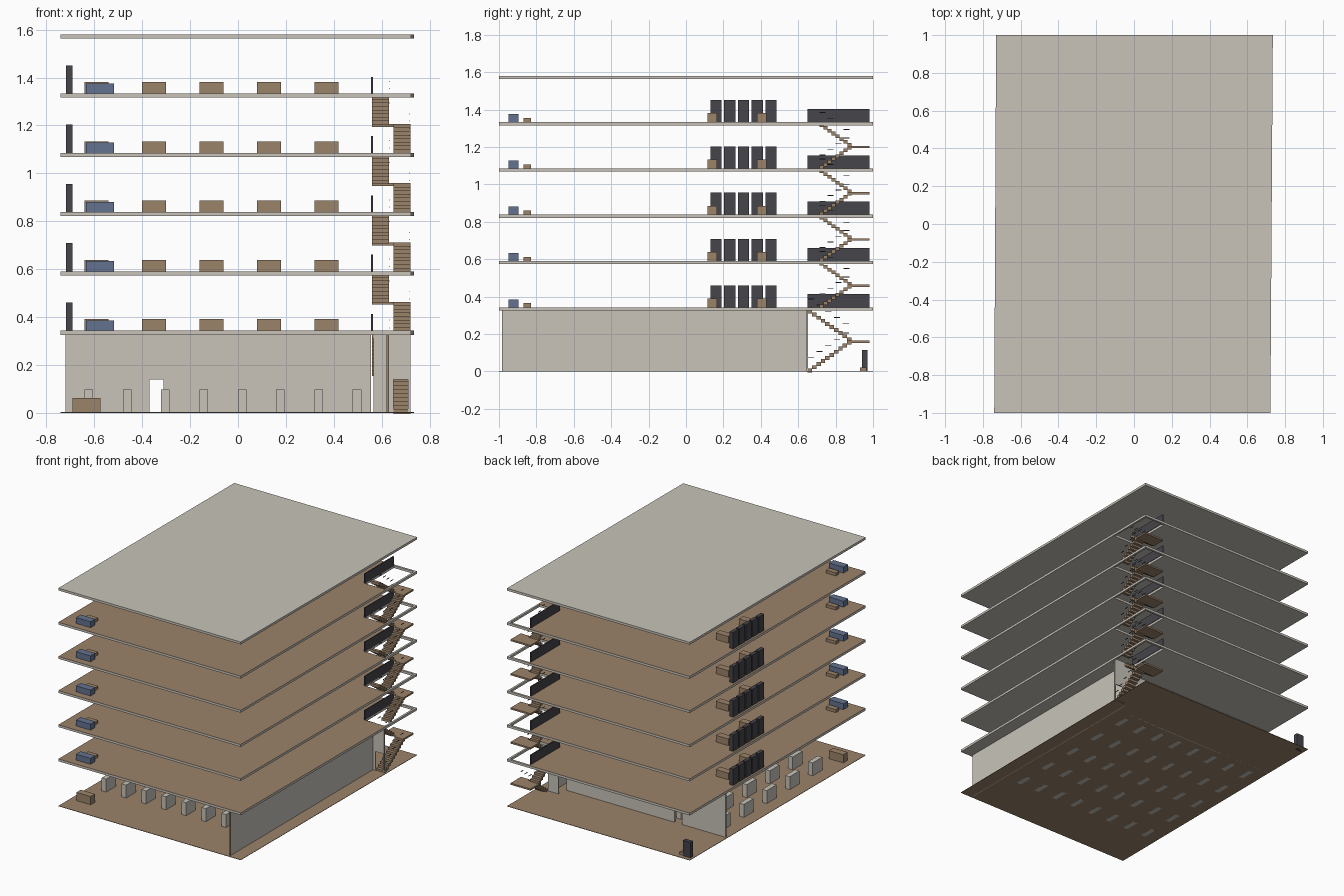
import bpy
import bmesh

if "Cube" in bpy.data.objects:
    bpy.data.objects.remove(bpy.data.objects["Cube"])


def material(name, rgb):
    m = bpy.data.materials.new(name)
    m.use_nodes = True
    m.diffuse_color = (*rgb, 1)
    m.node_tree.nodes["Principled BSDF"].inputs["Base Color"].default_value = (*rgb, 1)
    return m


PLASTER = material("pale_plaster", (0.58, 0.55, 0.49))
BROWN = material("wood_brown", (0.33, 0.227, 0.144))
DARK = material("dark_grey", (0.058, 0.058, 0.069))
BLUE = material("sofa_blue", (0.127, 0.171, 0.275))


def finish(name, bm, mats):
    bmesh.ops.recalc_face_normals(bm, faces=bm.faces)
    if len(mats) > 1:  # second colour goes on upward faces
        for f in bm.faces:
            f.material_index = int(f.normal.z > 0.5)
    me = bpy.data.meshes.new(name)
    bm.to_mesh(me)
    bm.free()
    for m in mats:
        me.materials.append(m)
    ob = bpy.data.objects.new(name, me)
    bpy.context.collection.objects.link(ob)
    return ob


def add_prism(bm, pts, z0, z1):
    face = bm.faces.new([bm.verts.new((x, y, z0)) for x, y in pts])
    new = bmesh.ops.extrude_face_region(bm, geom=[face])["geom"]
    for v in new:
        if isinstance(v, bmesh.types.BMVert):
            v.co.z = z1


def prism(name, pts, z0, z1, *mats):
    bm = bmesh.new()
    add_prism(bm, pts, z0, z1)
    return finish(name, bm, mats)


def boxes(name, items, mat):
    """Each item is x0, x1, y0, y1, z0, z1."""
    bm = bmesh.new()
    for x0, x1, y0, y1, z0, z1 in items:
        add_prism(bm, [(x0, y0), (x1, y0), (x1, y1), (x0, y1)], z0, z1)
    return finish(name, bm, [mat])


STOREY = 0.2475
SLAB = 0.017
FIRST = 0.343
tops = [FIRST + STOREY * i for i in range(6)]
FL, FR, BR, BL = (-0.74, -1), (0.722, -1), (0.735, 1), (-0.73, 1)
WELL_X, WELL_Y = 0.56, 0.65

# Roof and ground plates
prism("roof_slab", [FL, FR, BR, BL], tops[5] - SLAB, tops[5], PLASTER)
prism("ground_floor", [FL, FR, BR, BL], 0, 0.003, BROWN)

# Ground storey walls
wall_top = FIRST - SLAB
boxes("back_wall", [
    (-0.72, -0.37, 0.565, 0.575, 0, wall_top),
    (-0.37, -0.31, 0.565, 0.575, 0.14, wall_top),
    (-0.31, 0.555, 0.565, 0.575, 0, wall_top)], PLASTER)
boxes("side_wall", [(0.62, 0.63, -0.98, 0.645, 0, wall_top)], PLASTER)
boxes("side_wall_edge", [(0.62, 0.63, -0.985, -0.98, 0, wall_top)], BROWN)
boxes("stair_wall", [
    (0.565, 0.65, 0.645, 0.652, 0, wall_top),
    (0.65, 0.71, 0.645, 0.652, 0.14, wall_top),
    (0.71, 0.72, 0.645, 0.652, 0, wall_top)], PLASTER)

# Ground storey fittings
pillars = []
for col in range(8):
    for row in range(5):
        x, y = -0.623 + 0.16 * col, -0.59 + 0.2625 * row
        pillars.append((x - 0.018, x + 0.018, y - 0.055, y + 0.055, -0.0005, 0.097))
boxes("ground_blocks", pillars, PLASTER)
boxes("reception_desk", [(-0.69, -0.575, -0.865, -0.815, 0, 0.062)], BROWN)
boxes("corner_cabinet", [(-0.715, -0.655, 0.94, 0.97, 0, 0.115)], DARK)
boxes("corner_stool", [(-0.65, -0.625, 0.93, 0.965, 0, 0.022)], BROWN)


def stairs(label, z0, z1, y0, steps):
    """Two opposite flights with a landing between them and broken handrails."""
    y1, mid = 0.885, (z0 + z1) / 2
    run, rise = (y1 - y0) / steps, (mid - z0) / steps
    treads, rails = [], []
    for i in range(steps):
        ya, yb = y0 + i * run, y0 + (i + 1) * run
        za = z0 + (i + 1) * rise
        zb = z1 - i * rise
        treads.append((0.65, 0.72, ya, yb, za - rise * 1.25, za))
        treads.append((0.56, 0.63, ya, yb, zb - rise * 1.25, zb))
        if i % 2 == 0:
            rails.append((0.715, 0.718, ya, yb + 0.01, za + 0.055, za + 0.059))
            rails.append((0.63, 0.633, ya, yb + 0.01, zb + 0.055, zb + 0.059))
    treads.append((0.56, 0.72, y1 - 0.005, 0.98, mid - 0.012, mid))
    boxes("stairs_" + label, treads, BROWN)
    boxes("handrail_" + label, rails, DARK)


stairs("ground", 0, FIRST - 0.012, 0.65, 10)

# Upper storeys
for n, z in enumerate(tops[:5], 1):
    s = str(n)
    prism("floor_slab_" + s,
          [FL, FR, (0.7327, WELL_Y), (WELL_X, WELL_Y), (WELL_X, 1), BL],
          z - SLAB, z, PLASTER, BROWN)
    prism("stairwell_rim_" + s,
          [(WELL_X, 0.985), (0.72, 0.985), (0.72, WELL_Y), (0.7327, WELL_Y), BR, (WELL_X, 1)],
          z - SLAB, z, PLASTER)
    boxes("stair_guard_" + s, [(0.556, 0.563, WELL_Y, 0.98, z, z + 0.07)], DARK)
    boxes("cabinets_" + s,
          [(-0.718, -0.69, 0.13 + 0.0735 * i, 0.191 + 0.0735 * i, z, z + 0.118)
           for i in range(5)], DARK)
    boxes("desks_" + s,
          [(-0.64 + 0.24 * i, -0.54 + 0.24 * i, y, y + 0.05, z, z + 0.048)
           for i in range(5) for y in (0.115, 0.38)], BROWN)
    boxes("sofa_" + s, [(-0.635, -0.518, -0.948, -0.895, z, z + 0.043)], BLUE)
    boxes("coffee_table_" + s, [(-0.62, -0.54, -0.868, -0.83, z, z + 0.022)], BROWN)
    if n < 5:
        stairs(s, z, z + STOREY - 0.006, 0.715, 8)
